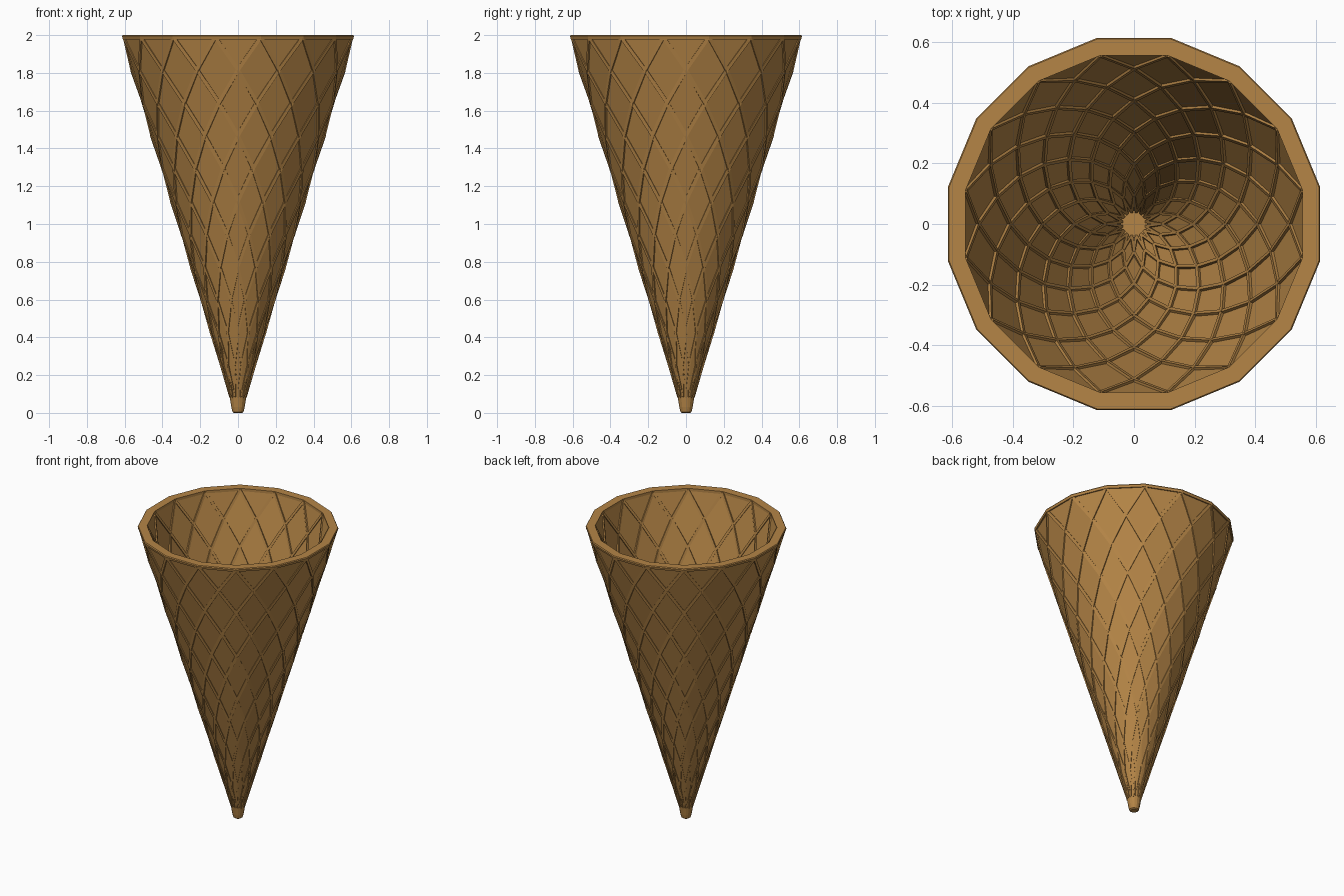
import bpy, bmesh, math
from mathutils import Vector

if "Cube" in bpy.data.objects:
    bpy.data.objects.remove(bpy.data.objects["Cube"])

SIDES, ROWS = 16, 11          # lattice columns and rows
Z_TOP, Z_LOW = 1.99, 0.08
R_TOP, R_LOW = 0.622, 0.045
STEP = 2 * math.pi / SIDES

mat = bpy.data.materials.new("baked_wafer")
mat.diffuse_color = (0.46, 0.235, 0.062, 1)
mat.use_nodes = True
mat.node_tree.nodes["Principled BSDF"].inputs["Base Color"].default_value = mat.diffuse_color


def finish(bm, name, fix=True):
    if fix:
        bmesh.ops.recalc_face_normals(bm, faces=bm.faces[:])
    me = bpy.data.meshes.new(name)
    bm.to_mesh(me)
    bm.free()
    me.materials.append(mat)
    ob = bpy.data.objects.new(name, me)
    bpy.context.collection.objects.link(ob)
    return ob


def node(row, col, offset=0.0):
    """Lattice point; every second row is turned by half a column."""
    t = row / ROWS
    r = R_TOP + (R_LOW - R_TOP) * t - offset
    a = (col + 0.5 - 0.5 * (row % 2)) * STEP
    return Vector((r * math.cos(a), r * math.sin(a), Z_TOP + (Z_LOW - Z_TOP) * t))


def below(row, col):
    """Columns of the two neighbours in the next row."""
    return (col, col + 1) if row % 2 == 0 else (col - 1, col)


def panels(name, rows, offset, inward):
    """Diamond panels between the ridges."""
    bm = bmesh.new()
    v = [[bm.verts.new(node(k, c, offset)) for c in range(SIDES)] for k in range(rows + 1)]
    for k in range(rows):
        for c in range(SIDES):
            l, r = (x % SIDES for x in below(k, c))
            if k == 0:                                   # half diamonds under the rim
                bm.faces.new((v[0][c], v[0][(c + 1) % SIDES], v[1][r]))
            if k + 2 <= rows:
                bm.faces.new((v[k][c], v[k + 1][l], v[k + 2][c], v[k + 1][r]))
            else:                                        # half diamonds at the low end
                bm.faces.new((v[k][c], v[k + 1][l], v[k + 1][r]))
    bm.faces.new(v[rows])
    bmesh.ops.recalc_face_normals(bm, faces=bm.faces[:])
    if inward != (min(bm.faces, key=lambda f: f.calc_center_median().z).normal.z > 0):
        bmesh.ops.reverse_faces(bm, faces=bm.faces[:])
    finish(bm, name, False)


def ridges(name, rows, off_a, off_b, width):
    """Thin bars along every diagonal lattice edge."""
    bm = bmesh.new()
    for k in range(rows):
        for c in range(SIDES):
            for d in below(k, c):
                a, b = node(k, c), node(k + 1, d)
                out = Vector((a.x + b.x, a.y + b.y, 0)).normalized()
                scale = 0.3 + 0.7 * min(1, 1.6 * (1 - k / ROWS))
                side = (b - a).cross(out).normalized() * width / 2 * scale
                ends = []
                for kk, cc in ((k, c), (k + 1, d)):
                    p, q = node(kk, cc, off_a), node(kk, cc, off_b)
                    ends.append([bm.verts.new(x) for x in (p + side, p - side, q - side, q + side)])
                for i in range(4):
                    j = (i + 1) % 4
                    bm.faces.new((ends[0][i], ends[0][j], ends[1][j], ends[1][i]))
                bm.faces.new(ends[0])
                bm.faces.new(ends[1])
    finish(bm, name)


def lathe(name, profile, closed):
    """Sixteen-sided turned part with flats facing the axes."""
    bm = bmesh.new()
    rings = [[bm.verts.new((r * math.cos((i + .5) * STEP), r * math.sin((i + .5) * STEP), z))
              for i in range(SIDES)] for r, z in profile]
    pairs = list(zip(rings, rings[1:]))
    if closed:
        pairs.append((rings[-1], rings[0]))
    else:
        bm.faces.new(rings[0])
        bm.faces.new(rings[-1])
    for p, q in pairs:
        for i in range(SIDES):
            j = (i + 1) % SIDES
            bm.faces.new((p[i], p[j], q[j], q[i]))
    finish(bm, name)


# outer wall and its lattice
panels("outer_wall", ROWS, 0.006, False)
ridges("outer_lattice", ROWS, 0.0, 0.012, 0.02)
# inner wall and its lattice
panels("inner_wall", ROWS - 1, 0.052, True)
ridges("inner_lattice", ROWS - 1, 0.047, 0.06, 0.016)
# flat rim and rounded tip
lathe("rim", [(0.567, 2.0), (0.622, 2.0), (0.626, 1.994), (0.622, 1.978), (0.567, 1.982)], True)
lathe("tip", [(0.022, 0.0), (0.03, 0.006), (0.036, 0.03), (0.045, 0.085)], False)
